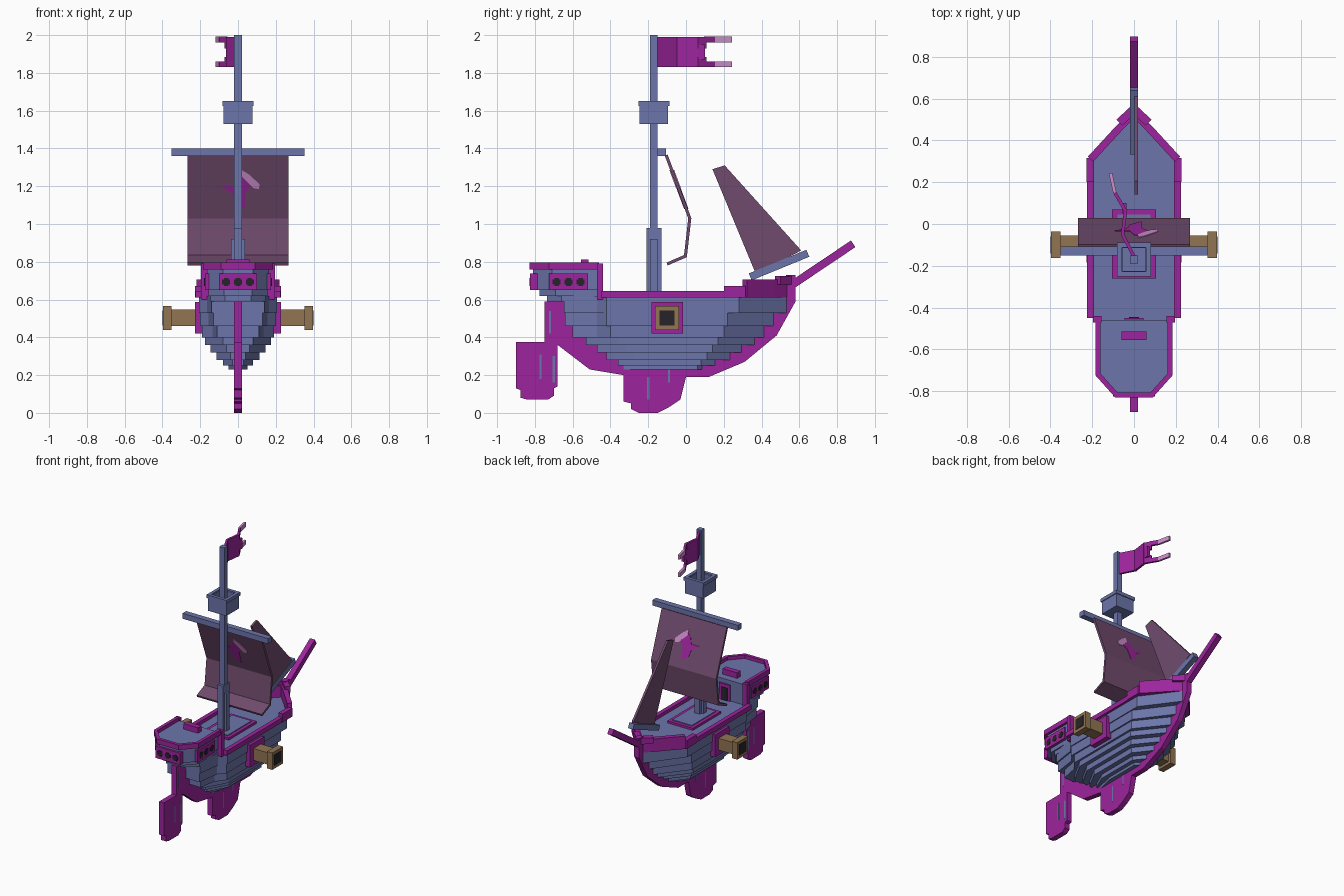
import bpy, bmesh
from mathutils import Vector

if "Cube" in bpy.data.objects:
    bpy.data.objects.remove(bpy.data.objects["Cube"])


def material(name, rgb):
    m = bpy.data.materials.new(name)
    lin = [((c / 255 + 0.055) / 1.055) ** 2.4 for c in rgb]
    m.diffuse_color = (*lin, 1)
    m.use_nodes = True
    m.node_tree.nodes["Principled BSDF"].inputs["Base Color"].default_value = m.diffuse_color
    return m


BLUE = material("slate_blue", (108, 117, 170))
PURPLE = material("purple", (157, 36, 157))
CLOTH = material("plum_cloth", (112, 75, 109))
TAN = material("tan", (146, 117, 82))
PINK = material("pale_pink", (207, 144, 205))
BLACK = material("near_black", (38, 36, 40))


def prism(name, pts, axis, lo, hi, mat, shear=None):
    """Extrude a 2D outline along an axis; shear optionally moves each vertex."""
    bm = bmesh.new()
    ends = []
    for h in (lo, hi):
        ring = []
        for a, b in pts:
            co = {"x": (h, a, b), "y": (a, h, b), "z": (a, b, h)}[axis]
            ring.append(bm.verts.new(shear(co) if shear else co))
        ends.append(ring)
    bm.faces.new(ends[0])
    bm.faces.new(ends[1])
    n = len(pts)
    for i in range(n):
        j = (i + 1) % n
        bm.faces.new((ends[0][i], ends[0][j], ends[1][j], ends[1][i]))
    bmesh.ops.recalc_face_normals(bm, faces=bm.faces)
    me = bpy.data.meshes.new(name)
    bm.to_mesh(me)
    bm.free()
    me.materials.append(mat)
    ob = bpy.data.objects.new(name, me)
    bpy.context.collection.objects.link(ob)
    return ob


def box(name, x0, x1, y0, y1, z0, z1, mat):
    return prism(name, [(x0, y0), (x1, y0), (x1, y1), (x0, y1)], "z", z0, z1, mat)


def ribbon(name, path, t, axis, lo, hi, mat):
    """Strip of even thickness along a mitred polyline."""
    p = [Vector(q) for q in path]
    left, right = [], []
    for i, q in enumerate(p):
        d1 = (q - p[i - 1]).normalized() if i else None
        d2 = (p[i + 1] - q).normalized() if i < len(p) - 1 else None
        d1, d2 = d1 or d2, d2 or d1
        n1 = Vector((-d1.y, d1.x))
        m = (n1 + Vector((-d2.y, d2.x))).normalized()
        m *= t / 2 / m.dot(n1)
        left.append(tuple(q + m))
        right.append(tuple(q - m))
    return prism(name, left + right[::-1], axis, lo, hi, mat)


def mirrored(half):
    return half + [(-x, y) for x, y in reversed(half)]


# Stepped hull planks: z0, z1, stern y, stern break, bow break, bow y, half width, stern half width
planks = [
    (.23, .25, -.33, -.20, .06, .09, .05, .02),
    (.25, .28, -.36, -.24, .08, .16, .08, .03),
    (.28, .32, -.42, -.28, .11, .24, .115, .04),
    (.32, .36, -.47, -.32, .14, .30, .145, .06),
    (.36, .40, -.53, -.36, .17, .37, .175, .08),
    (.40, .46, -.60, -.40, .20, .42, .19, .11),
    (.46, .53, -.64, -.42, .22, .47, .20, .13),
    (.53, .62, -.645, -.42, .28, .54, .207, .14)]
for i, (z0, z1, ys, sb, fb, yb, w, ws) in enumerate(planks):
    half = [(ws, ys)]
    if i > 4:
        half.append((ws + .025, -.47))
    half += [(w, sb), (w, fb), (.015, yb)]
    prism(f"hull_plank_{i + 1}", mirrored(half), "z", z0, z1, BLUE)

# Keel, fin and stem in one profile
prism("keel", [(-.75, .59), (-.75, .38), (-.68, .36), (-.51, .23), (-.33, .20), (-.33, .06),
               (-.29, .05), (-.29, .02), (-.25, 0), (-.15, 0), (-.09, .03), (-.03, .07),
               (0, .19), (.12, .19), (.31, .27), (.48, .41), (.58, .59), (.58, .73),
               (.53, .73), (.53, .60), (-.6, .60)], "x", -.02, .02, PURPLE)
prism("rudder", [(-.9, .375), (-.9, .13), (-.875, .12), (-.875, .08), (-.84, .07), (-.73, .07),
                 (-.70, .09), (-.70, .13), (-.68, .14), (-.68, .40), (-.75, .40), (-.75, .375)],
      "x", -.02, .02, PURPLE)
for i, (y, z0, z1) in enumerate([(-.77, .18, .31), (-.70, .16, .30), (-.20, .07, .19),
                                 (-.09, .16, .23), (-.72, .42, .54)]):
    box(f"timber_groove_{i + 1}", -.022, .022, y - .006, y + .006, z0, z1, BLUE)

# Deck rail, rising toward the bow
rail = [(.208, .31), (.07, .46), (0, .53), (-.07, .46), (-.208, .31)]
ribbon("bow_rail", rail, .035, "z", .61, .705, PURPLE)
ribbon("bow_cap", [(.07, .485), (0, .55), (-.07, .485)], .04, "z", .68, .725, PURPLE)
for s, side in ((-1, "left"), (1, "right")):
    ribbon(f"{side}_rail", [(s * .208, -.45), (s * .208, .31)], .032, "z", .61, .645, PURPLE)
    ribbon(f"{side}_rail_step", [(s * .21, .2), (s * .21, .315)], .036, "z", .61, .672, PURPLE)

# Raised hatch on the main deck
box("hatch_frame", -.105, .105, -.26, .07, .61, .636, PURPLE)
box("hatch_cover", -.08, .08, -.235, .045, .63, .642, BLUE)


# Stern castle tiers
def castle(w, yc, ye, we):
    return [(w, -.46), (w, yc), (we, ye)]


prism("castle_base", mirrored(castle(.145, -.66, -.735, .07)), "z", .59, .62, BLUE)
prism("castle_lower", mirrored(castle(.155, -.69, -.775, .075)), "z", .62, .65, BLUE)
prism("castle_body", mirrored(castle(.165, -.71, -.81, .08)), "z", .65, .772, BLUE)
ribbon("castle_rim", mirrored(castle(.172, -.72, -.817, .085)), .024, "z", .76, .797, PURPLE)
box("castle_bench", -.06, .06, -.555, -.515, .77, .813, PURPLE)
for s, side in ((-1, "left"), (1, "right")):
    x0, x1 = sorted((s * .155, s * .195))
    box(f"{side}_castle_post", x0, x1, -.47, -.44, .6, .79, PURPLE)

# Castle door
box("door_frame", -.045, .045, -.462, -.45, .62, .74, PURPLE)
box("door_panel", -.025, .025, -.452, -.446, .62, .715, BLACK)

# Window panels with cross-shaped panes
for s, side in ((-1, "left"), (1, "right")):
    x0, x1 = sorted((s * .15, s * .176))
    box(f"{side}_window_panel", x0, x1, -.725, -.52, .65, .738, PURPLE)
    x0, x1 = sorted((s * .174, s * .179))
    for k, y in enumerate((-.685, -.622, -.558)):
        for a, b in ((.021, .012), (.012, .021)):
            box(f"{side}_window_{k + 1}", x0, x1, y - a, y + a, .693 - b, .693 + b, BLACK)
box("stern_window_panel", -.1, .1, -.825, -.78, .65, .738, PURPLE)
for k, x in enumerate((-.063, 0, .063)):
    for a, b in ((.021, .012), (.012, .021)):
        box(f"stern_window_{k + 1}", x - a, x + a, -.829, -.824, .693 - b, .693 + b, BLACK)


# Cannons on both sides
def side_box(name, s, xa, xb, r, mat, cy=-.1, cz=.503):
    x0, x1 = sorted((s * xa, s * xb))
    return box(name, x0, x1, cy - r, cy + r, cz - r, cz + r, mat)


for s, side in ((-1, "left"), (1, "right")):
    side_box(f"{side}_gun_port", s, .19, .228, .083, PURPLE)
    side_box(f"{side}_barrel", s, .2, .36, .044, TAN)
    side_box(f"{side}_muzzle", s, .352, .396, .063, TAN)
    side_box(f"{side}_bore", s, .39, .399, .04, BLACK)

# Mast with stepped foot
MY = -.17
box("mast", -.02, .02, MY - .02, MY + .02, .6, 2.0, BLUE)
box("mast_foot_wide", -.037, .037, MY - .02, MY + .02, .61, .92, BLUE)
box("mast_foot_deep", -.022, .022, MY - .04, MY + .04, .61, .98, BLUE)

# Crow's nest: floor, walls and lip
box("nest_floor", -.07, .07, MY - .07, MY + .07, 1.53, 1.55, BLUE)
for name, r, t, z0, z1 in (("nest", .066, .02, 1.53, 1.64), ("nest_lip", .07, .024, 1.625, 1.65)):
    for s in (-1, 1):
        c = s * r
        box(f"{name}_side", c - t / 2, c + t / 2, MY - r - t / 2, MY + r + t / 2, z0, z1, BLUE)
        box(f"{name}_end", -r, r, MY + c - t / 2, MY + c + t / 2, z0, z1, BLUE)

# Yard and billowed main sail
box("yard", -.352, .352, -.15, -.107, 1.36, 1.4, BLUE)
ribbon("main_sail", [(-.105, 1.365), (.02, 1.03), (-.003, .83), (-.1, .788)],
       .016, "x", -.268, .268, CLOTH)


# Sail emblem follows the slope of the upper panel
def on_sail(co):
    return (co[0], co[1] - .105 + (1.365 - co[2]) * .125 / .335, co[2])


prism("emblem", [(-.09, 1.2), (-.02, 1.2), (0, 1.25), (.04, 1.265), (.07, 1.2), (.04, 1.17),
                 (.035, 1.08), (-.02, 1.12), (-.03, 1.16)], "y", -.0115, .0115, PURPLE, on_sail)
prism("emblem_stripe", [(.02, 1.25), (.02, 1.285), (.055, 1.265), (.115, 1.21), (.11, 1.185),
                        (.08, 1.19)], "y", -.013, .013, PINK, on_sail)

# Jib with boom, and bowsprit
prism("jib", [(.14, 1.29), (.205, 1.31), (.61, .86), (.37, .735)], "x", .003, .019, CLOTH)
ribbon("boom", [(.34, .72), (.645, .845)], .04, "x", -.02, .02, BLUE)
ribbon("bowsprit", [(.55, .67), (.885, .895)], .042, "x", -.02, .02, PURPLE)

# Waving flag with two pale tails
ribbon("flag", [(0, -.155), (-.055, -.05), (-.04, .065)], .016, "z", 1.83, 1.99, PURPLE)
for name, z0, z1, w0, w1 in (("upper", 1.96, 1.992, 1.93, 1.99), ("lower", 1.83, 1.86, 1.83, 1.885)):
    ribbon(f"{name}_fork", [(-.04, .06), (-.065, .105)], .016, "z", w0, w1, PURPLE)
    ribbon(f"{name}_fork_end", [(-.062, .1), (-.092, .15)], .016, "z", z0, z1, PURPLE)
    ribbon(f"{name}_tail", [(-.092, .15), (-.112, .243)], .016, "z", z0, z1, PINK)
box("flag_fork_root", -.055, -.035, .05, .1, 1.87, 1.95, PURPLE)
